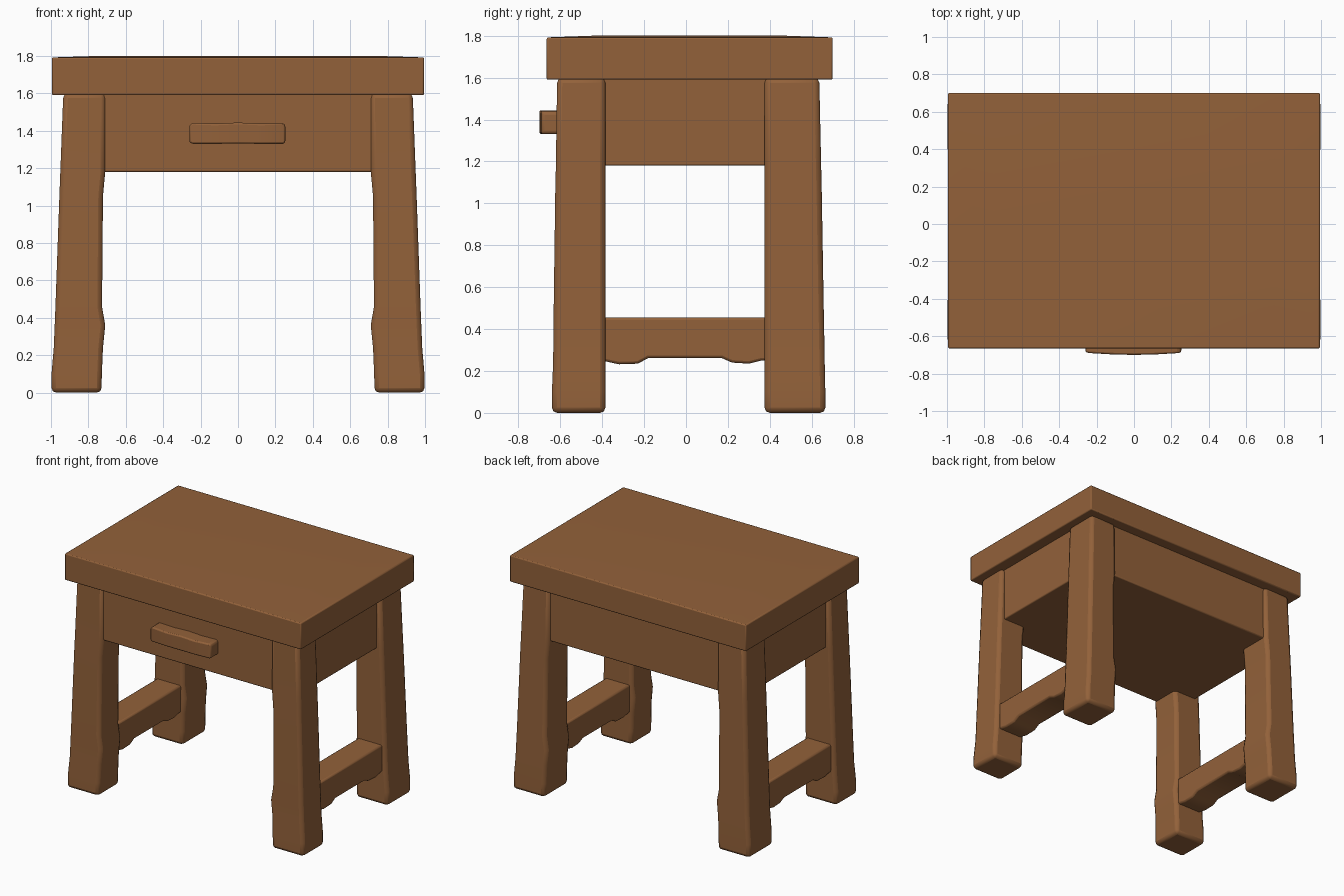
import bpy, bmesh, math

if "Cube" in bpy.data.objects:
    bpy.data.objects.remove(bpy.data.objects["Cube"])

wood = bpy.data.materials.new("warm_wood")
wood.diffuse_color = (0.29, 0.12, 0.042, 1)
wood.use_nodes = True
wood.node_tree.nodes["Principled BSDF"].inputs["Base Color"].default_value = wood.diffuse_color


def finish(name, bm, bevel):
    """Turn a bmesh into a wooden object with softened edges."""
    bmesh.ops.recalc_face_normals(bm, faces=bm.faces)
    mesh = bpy.data.meshes.new(name)
    bm.to_mesh(mesh)
    bm.free()
    obj = bpy.data.objects.new(name, mesh)
    bpy.context.collection.objects.link(obj)
    mesh.materials.append(wood)
    bpy.ops.object.select_all(action='DESELECT')
    obj.select_set(True)
    bpy.context.view_layer.objects.active = obj
    bpy.ops.object.shade_smooth_by_angle(angle=math.radians(35))
    mod = obj.modifiers.new("soft_edges", 'BEVEL')
    mod.width = bevel
    mod.segments = 2
    mod.limit_method = 'ANGLE'
    mod.angle_limit = math.radians(40)
    return obj


def bridge(name, rings, bevel):
    """Skin a stack of matching point rings and cap both ends."""
    bm = bmesh.new()
    loops = [[bm.verts.new(p) for p in ring] for ring in rings]
    n = len(loops[0])
    for a, b in zip(loops, loops[1:]):
        for i in range(n):
            j = (i + 1) % n
            bm.faces.new((a[i], a[j], b[j], b[i]))
    bm.faces.new(loops[0])
    bm.faces.new(loops[-1])
    return finish(name, bm, bevel)


def rect(x0, x1, y0, y1, z):
    return [(x0, y0, z), (x1, y0, z), (x1, y1, z), (x0, y1, z)]


# Table top, very slightly crowned
bridge("table_top", [
    rect(-0.995, 0.995, -0.665, 0.70, 1.59),
    rect(-0.995, 0.995, -0.665, 0.70, 1.792),
    rect(-0.75, 0.75, -0.45, 0.48, 1.80)], 0.008)

# Drawer case, closed underneath
bridge("drawer_case", [
    rect(-0.905, 0.905, -0.60, 0.615, 1.18),
    rect(-0.905, 0.905, -0.60, 0.615, 1.60)], 0.008)

# Legs: z, inner x, outer x, front leg outer y, back leg outer y
leg_sections = [
    (0.00, 0.730, 0.997, 0.640, 0.665),
    (0.10, 0.728, 0.997, 0.640, 0.665),
    (0.24, 0.722, 0.985, 0.634, 0.662),
    (0.36, 0.710, 0.980, 0.633, 0.660),
    (0.46, 0.727, 0.976, 0.632, 0.658),
    (1.05, 0.722, 0.955, 0.624, 0.648),
    (1.18, 0.710, 0.950, 0.621, 0.645),
    (1.60, 0.708, 0.934, 0.615, 0.636)]
for side, s in (("left", -1), ("right", 1)):
    bridge(f"front_{side}_leg",
           [rect(s * a, s * b, -f, -0.385, z) for z, a, b, f, k in leg_sections], 0.025)
    bridge(f"back_{side}_leg",
           [rect(s * a, s * b, 0.375, k, z) for z, a, b, f, k in leg_sections], 0.025)

# Side stretchers with small shaped brackets at both ends
stretcher = [(-0.45, 0.455), (0.45, 0.455), (0.45, 0.25), (0.36, 0.25), (0.30, 0.235),
             (0.22, 0.24), (0.17, 0.262), (-0.18, 0.262), (-0.23, 0.235),
             (-0.32, 0.232), (-0.38, 0.245), (-0.45, 0.245)]
for side, s in (("left", -1), ("right", 1)):
    bridge(f"{side}_stretcher",
           [[(s * x, y, z) for y, z in stretcher] for x in (0.745, 0.95)], 0.012)

# Drawer handle, lightly bowed along its length
handle = [(-0.26, 0.685, 1.338, 1.430), (-0.24, 0.690, 1.330, 1.442),
          (-0.12, 0.697, 1.330, 1.438), (0.0, 0.700, 1.332, 1.444),
          (0.12, 0.697, 1.330, 1.438), (0.24, 0.690, 1.330, 1.442),
          (0.253, 0.685, 1.338, 1.430)]
bridge("drawer_handle",
       [[(x, -0.58, lo), (x, -y, lo), (x, -y, hi), (x, -0.58, hi)]
        for x, y, lo, hi in handle], 0.012)
